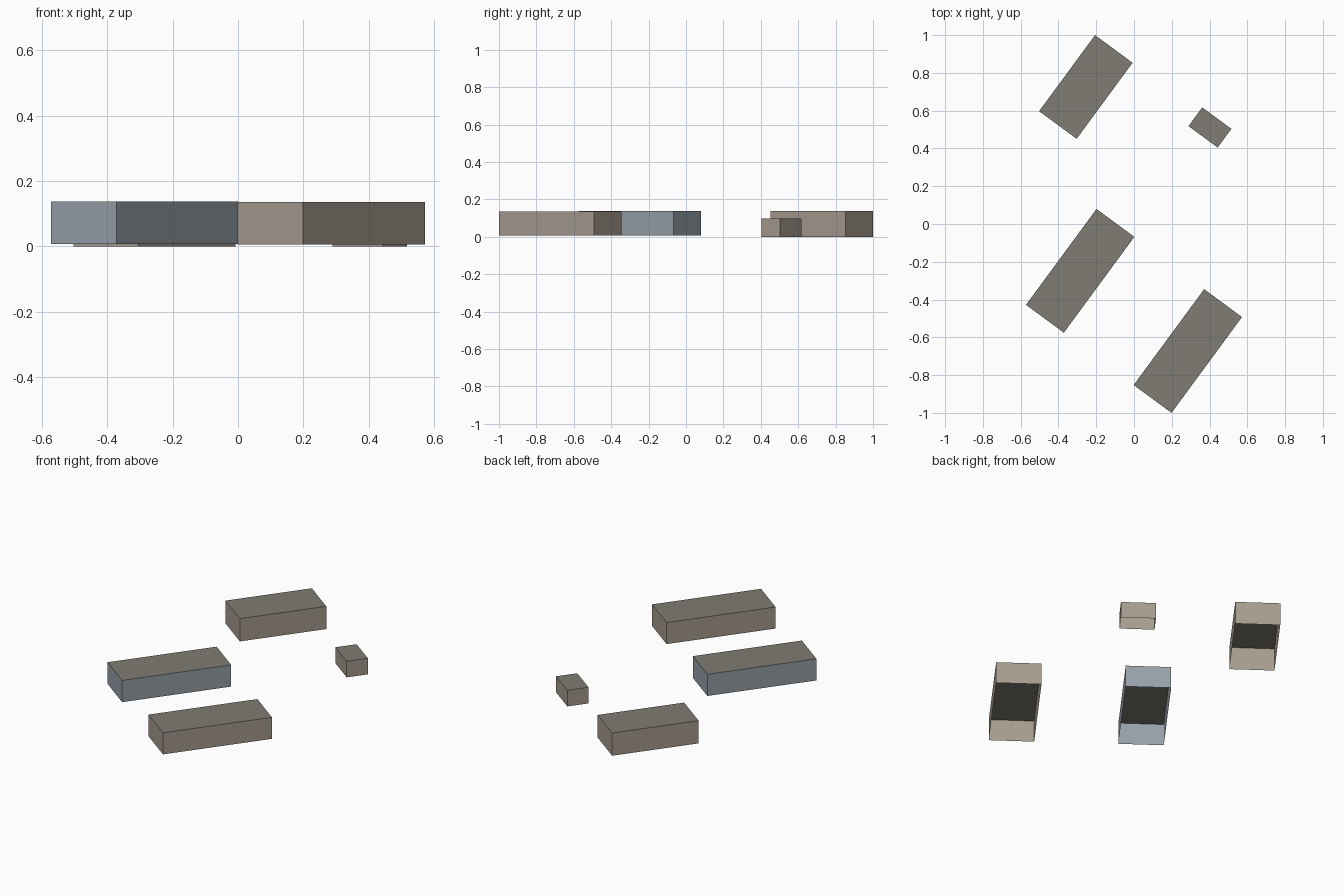
import bpy, bmesh, math
from mathutils import Matrix

if "Cube" in bpy.data.objects:
    bpy.data.objects.remove(bpy.data.objects["Cube"])


def material(name, rgb):
    m = bpy.data.materials.new(name)
    m.diffuse_color = (*rgb, 1)
    m.use_nodes = True
    m.node_tree.nodes["Principled BSDF"].inputs["Base Color"].default_value = m.diffuse_color
    return m


ROOF = material("dark_grey_roof", (0.21, 0.20, 0.168))
BEIGE = material("beige_wall", (0.39, 0.34, 0.28))
BLUE = material("blue_grey_wall", (0.315, 0.36, 0.405))

ANGLE = math.radians(53.66)  # shared heading of all the blocks


def building(name, x, y, length, width, z0, z1, wall):
    """Flat-roofed block without a floor."""
    bm = bmesh.new()
    bmesh.ops.create_cube(bm, size=1)
    bm.normal_update()
    # open underside
    floor = [f for f in bm.faces if f.normal.z < -0.5]
    bmesh.ops.delete(bm, geom=floor, context='FACES_ONLY')
    # roof on the upward face, wall colour elsewhere
    for f in bm.faces:
        f.material_index = 1 if f.normal.z > 0.5 else 0
    bm.transform(Matrix.Translation((x, y, (z0 + z1) / 2))
                 @ Matrix.Rotation(ANGLE, 4, 'Z')
                 @ Matrix.Diagonal((length, width, z1 - z0, 1)))
    mesh = bpy.data.meshes.new(name)
    bm.to_mesh(mesh)
    bm.free()
    mesh.materials.append(wall)
    mesh.materials.append(ROOF)
    obj = bpy.data.objects.new(name, mesh)
    bpy.context.collection.objects.link(obj)


# three long blocks and one small outbuilding
building("front_block", 0.285, -0.6725, 0.63, 0.249, 0.006, 0.136, BEIGE)
building("middle_block", -0.285, -0.248, 0.63, 0.249, 0.007, 0.138, BLUE)
building("back_block", -0.255, 0.7254, 0.50, 0.247, 0.0, 0.137, BEIGE)
building("outbuilding", 0.402, 0.511, 0.123, 0.192, 0.0, 0.097, BEIGE)
